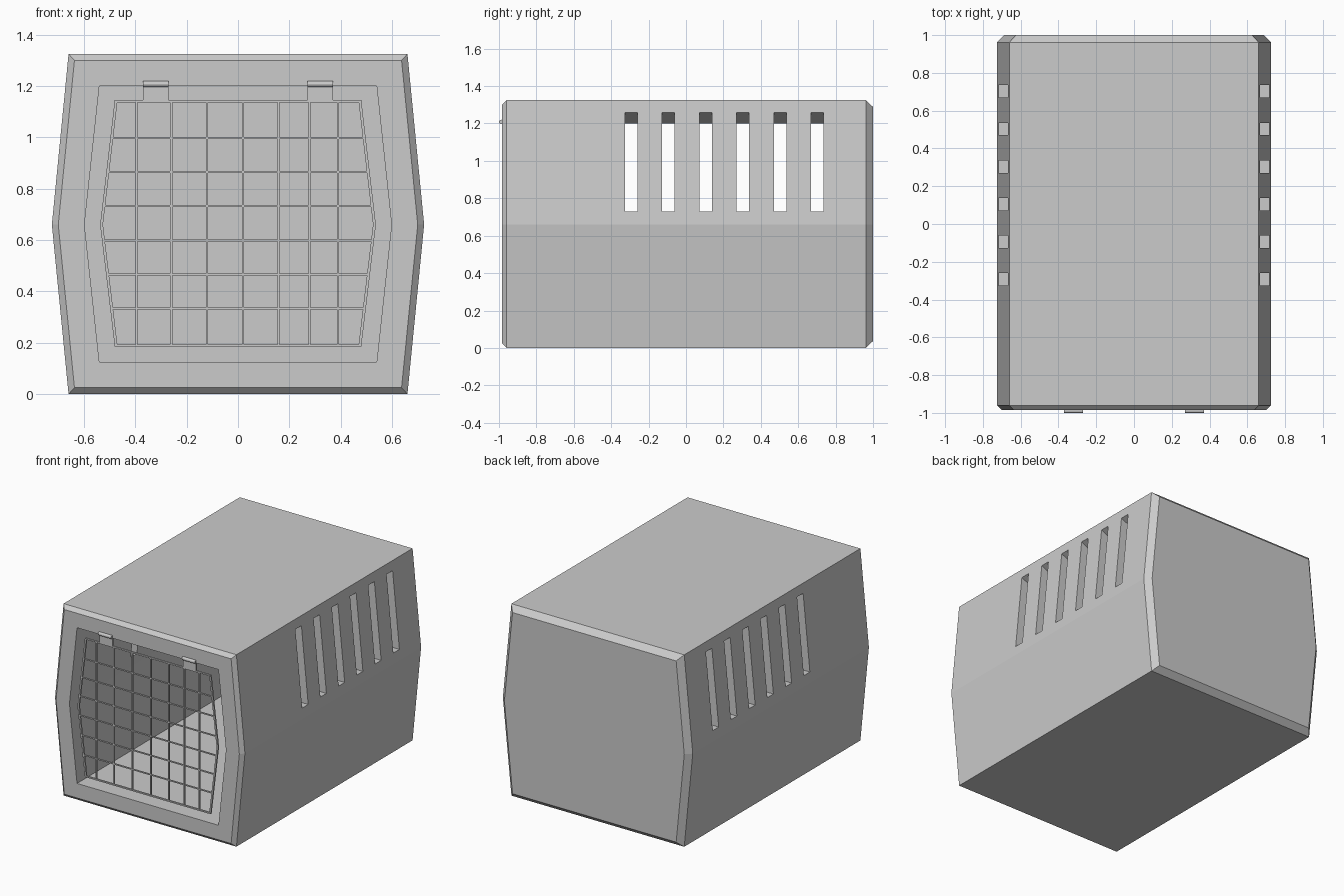
import bpy, bmesh
from math import pi

if "Cube" in bpy.data.objects:
    bpy.data.objects.remove(bpy.data.objects["Cube"])

GREY = bpy.data.materials.new("light_grey_plastic")
GREY.use_nodes = True
COLOUR = (0.6, 0.6, 0.6, 1)
GREY.diffuse_color = COLOUR
GREY.node_tree.nodes["Principled BSDF"].inputs["Base Color"].default_value = COLOUR

MID = 0.66       # height of the widest line
FRONT = -0.985   # plane of the front face


def finish(bm, name):
    bmesh.ops.recalc_face_normals(bm, faces=bm.faces)
    mesh = bpy.data.meshes.new(name)
    bm.to_mesh(mesh)
    bm.free()
    mesh.materials.append(GREY)
    obj = bpy.data.objects.new(name, mesh)
    bpy.context.collection.objects.link(obj)
    return obj


def hexagon(end, middle, low, high):
    """Six-sided section that bulges at mid height."""
    return [(-end, low), (end, low), (middle, MID), (end, high), (-end, high), (-middle, MID)]


def loft(bm, sections, caps=True, closed=False):
    """Skin a list of (y, outline) sections."""
    rings = [[bm.verts.new((x, y, z)) for x, z in outline] for y, outline in sections]
    pairs = list(zip(rings, rings[1:]))
    if closed:
        pairs.append((rings[-1], rings[0]))
    for a, b in pairs:
        for i in range(len(a)):
            j = (i + 1) % len(a)
            bm.faces.new((a[i], a[j], b[j], b[i]))
    if caps and not closed:
        bm.faces.new(rings[0])
        bm.faces.new(rings[-1])


def box(bm, x0, x1, y0, y1, z0, z1):
    loft(bm, [(y, [(x0, z0), (x1, z0), (x1, z1), (x0, z1)]) for y in (y0, y1)])


def cut(target, cutter):
    mod = target.modifiers.new("cut", "BOOLEAN")
    mod.operation = "DIFFERENCE"
    mod.solver = "EXACT"
    mod.object = cutter
    bpy.context.view_layer.objects.active = target
    bpy.ops.object.modifier_apply(modifier=mod.name)
    bpy.data.objects.remove(cutter)


# Carrier shell with chamfered ends
bm = bmesh.new()
body = hexagon(0.66, 0.725, 0, 1.325)
loft(bm, [(FRONT, hexagon(0.637, 0.7, 0.025, 1.3)), (-0.96, body),
          (0.962, body), (1.0, hexagon(0.625, 0.687, 0.037, 1.288))])
shell = finish(bm, "carrier_shell")

# Hollow interior, open at the front
bm = bmesh.new()
inside = hexagon(0.54, 0.598, 0.125, 1.2)
loft(bm, [(-1.2, inside), (0.875, inside)])
cut(shell, finish(bm, "interior_cutter"))

# Ventilation slots with sloping tops on both sides
bm = bmesh.new()
for side in (-1, 1):
    outline = [(side * x, z) for x, z in ((0.5, 0.73), (0.8, 0.73), (0.8, 1.323), (0.5, 1.181))]
    for i in range(6):
        y = -0.293 + 0.199 * i
        loft(bm, [(y - 0.033, outline), (y + 0.033, outline)])
cut(shell, finish(bm, "slot_cutter"))

# Door frame
LOW, HIGH, BACK = 0.185, 1.145, FRONT + 0.012
bm = bmesh.new()
outer = hexagon(0.48, 0.537, LOW, HIGH)
inner = hexagon(0.47, 0.526, LOW + 0.009, HIGH - 0.009)
loft(bm, [(FRONT, outer), (BACK, outer), (BACK, inner), (FRONT, inner)], closed=True)
finish(bm, "door_frame")

# Door grille
bm = bmesh.new()
T = 0.004
for x in (-0.395, -0.26, -0.12, 0.02, 0.157, 0.278, 0.39):
    box(bm, x - T, x + T, FRONT + 0.001, BACK - 0.001, LOW + 0.005, HIGH - 0.005)
for i in range(6):
    z = 0.333 + 0.133 * i
    half = 0.531 - 0.057 * abs(z - MID) / (HIGH - MID)
    box(bm, -half, half, FRONT + 0.002, BACK - 0.002, z - T, z + T)
finish(bm, "door_grille")

# Hinges: a tab on the door and a small barrel above it
for side, label in ((1, "left"), (-1, "right")):
    bm = bmesh.new()
    x = side * 0.32
    box(bm, x - 0.05, x + 0.05, FRONT, BACK, HIGH - 0.005, 1.205)
    finish(bm, label + "_hinge_tab")
    bpy.ops.mesh.primitive_cylinder_add(vertices=12, radius=0.012, depth=0.1,
                                        location=(x, -0.988, 1.208), rotation=(0, pi / 2, 0))
    barrel = bpy.context.object
    barrel.name = label + "_hinge_barrel"
    barrel.data.materials.append(GREY)
